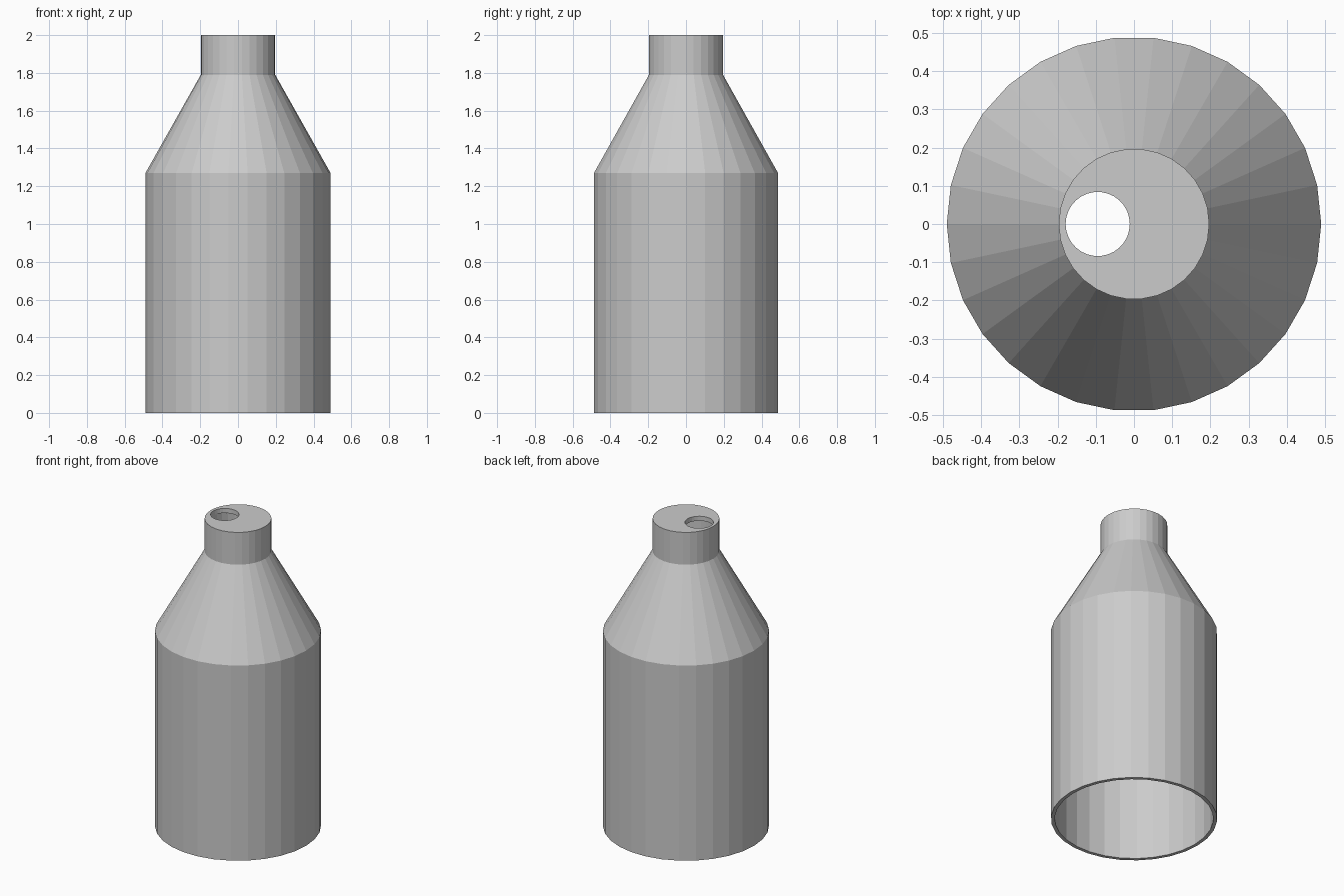
import bpy
import bmesh
from math import cos, sin, tau

SIDES = 30

# Remove the default cube
cube = bpy.data.objects.get("Cube")
if cube:
    bpy.data.objects.remove(cube, do_unlink=True)

# Single plain material
grey = bpy.data.materials.new("light_grey")
grey.use_nodes = True
colour = (0.6, 0.6, 0.6, 1.0)
grey.diffuse_color = colour
grey.node_tree.nodes["Principled BSDF"].inputs["Base Color"].default_value = colour


def lathe(name, profile, closed_start=True):
    """Turn (radius, height) points about z; cap the last ring, and the first if asked."""
    bm = bmesh.new()
    rings = [[bm.verts.new((r * cos(tau * i / SIDES), r * sin(tau * i / SIDES), z))
              for i in range(SIDES)] for r, z in profile]
    for low, high in zip(rings, rings[1:]):
        for i in range(SIDES):
            j = (i + 1) % SIDES
            bm.faces.new((low[i], low[j], high[j], high[i]))
    bm.faces.new(rings[-1])
    if closed_start:
        bm.faces.new(rings[0])
    bmesh.ops.recalc_face_normals(bm, faces=bm.faces)
    mesh = bpy.data.meshes.new(name)
    bm.to_mesh(mesh)
    bm.free()
    mesh.materials.append(grey)
    obj = bpy.data.objects.new(name, mesh)
    bpy.context.collection.objects.link(obj)
    return obj


# Hollow bottle: inside from under the cap to the foot, then outside up to the top
inside = [(0.181, 1.97), (0.181, 1.785), (0.468, 1.265), (0.468, 0)]
outside = [(0.49, 0), (0.49, 1.27), (0.197, 1.79), (0.197, 2)]
bottle = lathe("bottle_shell", inside + outside)

# Off-centre round opening through the cap
cutter = lathe("opening_cutter", [(0.084, 1.95), (0.084, 2.05)])
cutter.location.x = -0.095
cutter.hide_render = True

cut = bottle.modifiers.new("cap_opening", "BOOLEAN")
cut.operation = "DIFFERENCE"
cut.solver = "EXACT"
cut.object = cutter
bpy.context.view_layer.objects.active = bottle
bpy.ops.object.modifier_apply(modifier=cut.name)
bpy.data.objects.remove(cutter, do_unlink=True)
